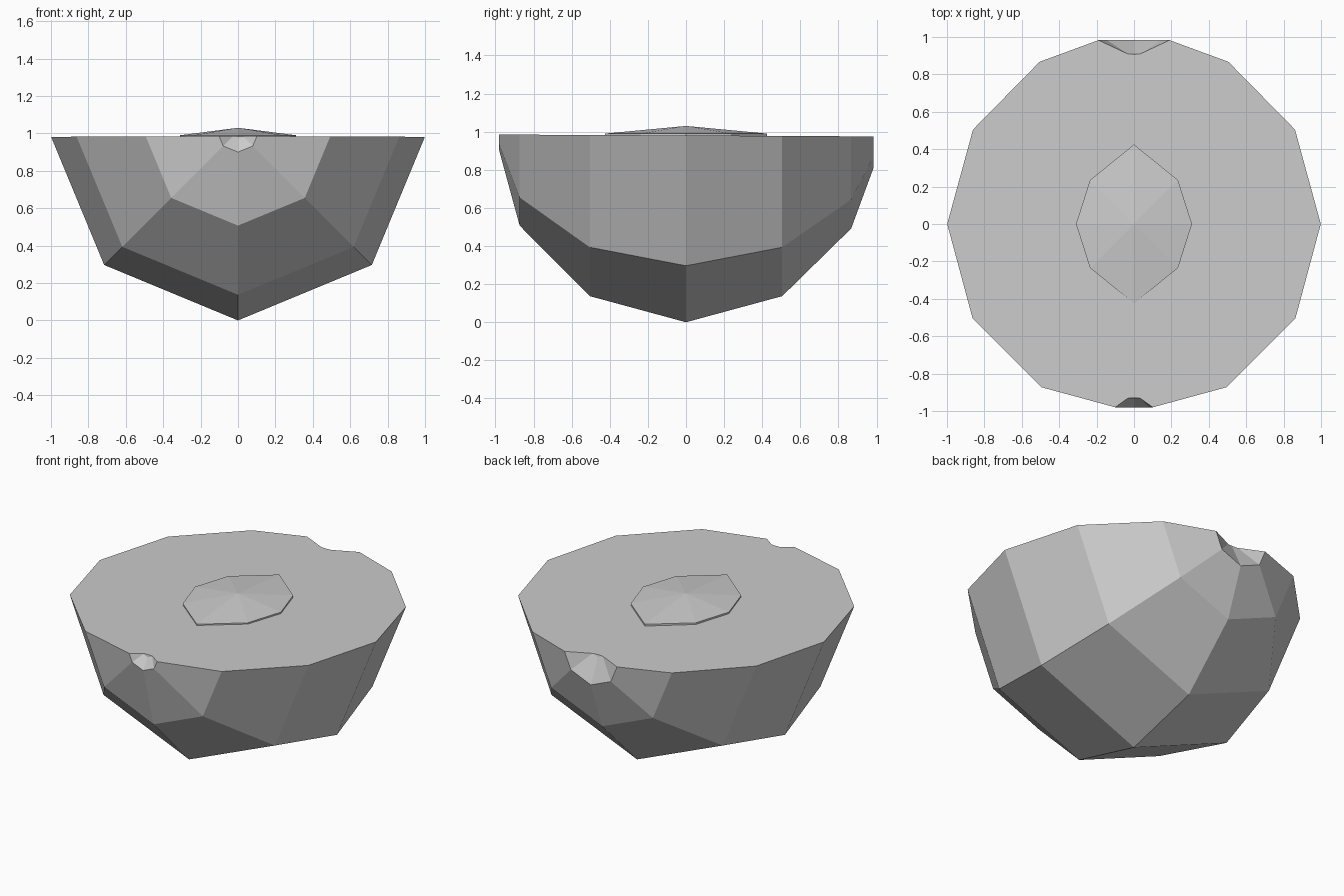
import bpy, bmesh, math
from mathutils import Vector, Matrix

cube = bpy.data.objects.get("Cube")
if cube:
    bpy.data.objects.remove(cube, do_unlink=True)

grey = bpy.data.materials.new("plain grey")
grey.use_nodes = True
COLOUR = (0.6, 0.6, 0.6, 1)
grey.diffuse_color = COLOUR
grey.node_tree.nodes["Principled BSDF"].inputs["Base Color"].default_value = COLOUR


def finish(bm, name):
    bmesh.ops.recalc_face_normals(bm, faces=bm.faces)
    mesh = bpy.data.meshes.new(name)
    bm.to_mesh(mesh)
    bm.free()
    mesh.materials.append(grey)
    obj = bpy.data.objects.new(name, mesh)
    bpy.context.collection.objects.link(obj)
    return obj


# Fruit half: (y, radius) profile with a dimple at each end, spun in eight steps
RADIUS = 1.012
profile = [(-0.925, 0), (-0.932, 0.045), (-0.98, 0.112), (-0.873, 0.505),
           (-0.505, 0.875), (0, RADIUS), (0.505, 0.875), (0.867, 0.52),
           (0.983, 0.205), (0.91, 0.05), (0.9, 0)]
bm = bmesh.new()
verts = [bm.verts.new((r, y, RADIUS)) for y, r in profile]
edges = [bm.edges.new(pair) for pair in zip(verts, verts[1:])]
bmesh.ops.spin(bm, geom=verts + edges, cent=(0, 0, RADIUS), axis=(0, 1, 0),
               angle=math.tau, steps=8, use_duplicate=False)
bmesh.ops.remove_doubles(bm, verts=bm.verts, dist=0.001)

# Flat cut face
cut = bmesh.ops.bisect_plane(bm, geom=bm.verts[:] + bm.edges[:] + bm.faces[:],
                             plane_co=(0, 0, 0.98), plane_no=(0, 0.005, 1),
                             clear_outer=True)
rim = [e for e in cut["geom_cut"] if isinstance(e, bmesh.types.BMEdge)]
bmesh.ops.contextual_create(bm, geom=rim)
finish(bm, "fruit_half")

# Stone: low faceted point with a thin rim, set in the cut face
quarter = [(0.31, 0), (0.235, 0.235), (0, 0.425)]
outline = quarter + [(-x, y) for x, y in quarter[1::-1]]
outline += [(-x, -y) for x, y in outline[1:-1]]
bm = bmesh.new()
base = bm.faces.new([bm.verts.new((x, y, 0.965)) for x, y in outline])
top = bmesh.ops.extrude_face_region(bm, geom=[base])["geom"]
bmesh.ops.translate(bm, vec=(0, 0, 0.025),
                    verts=[v for v in top if isinstance(v, bmesh.types.BMVert)])
cap = [f for f in top if isinstance(f, bmesh.types.BMFace)]
centre = bmesh.ops.poke(bm, faces=cap)["verts"][0]
centre.co = (0, 0, 1.03)
finish(bm, "stone")
